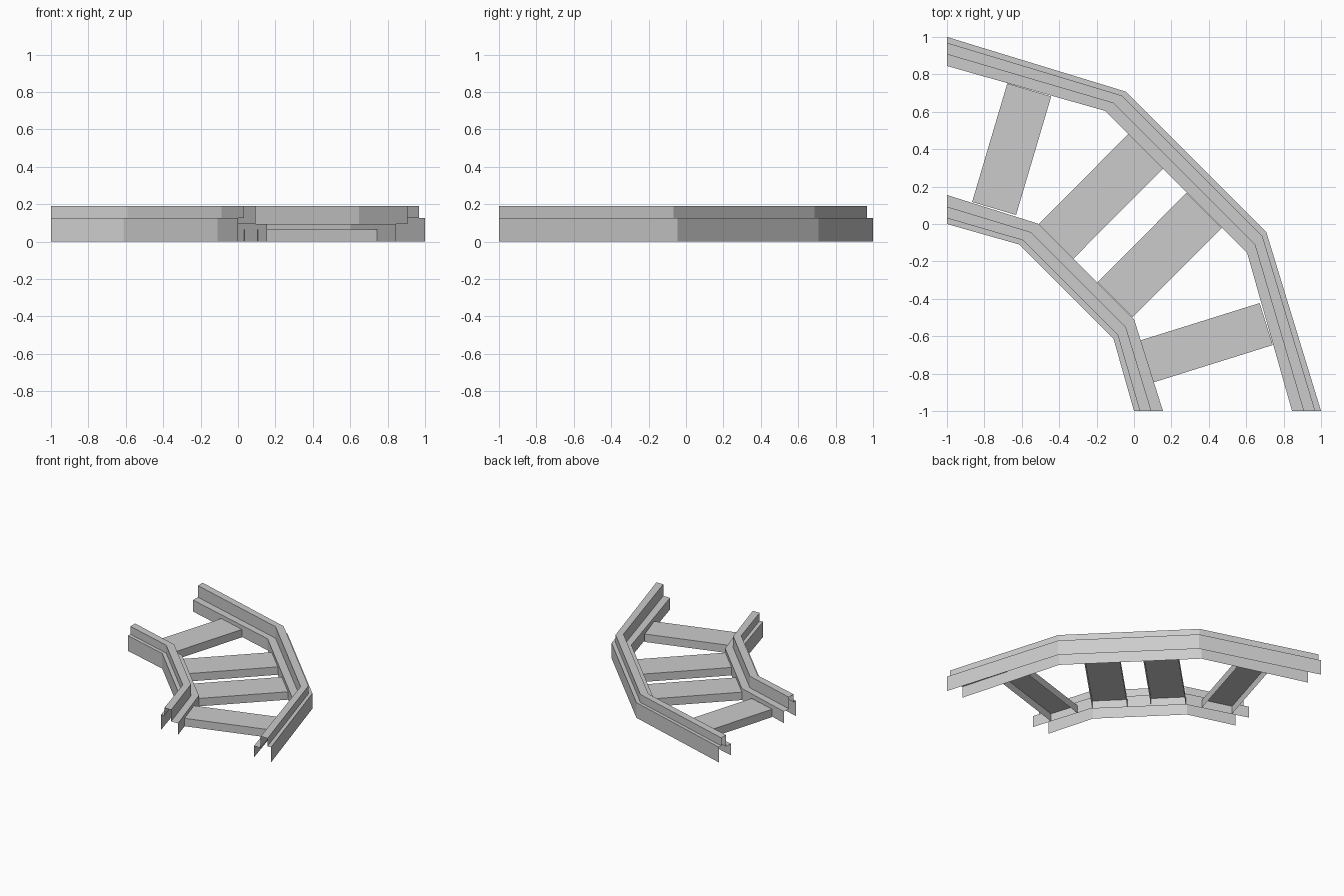
import bpy
import bmesh
from mathutils import Vector

cube = bpy.data.objects.get("Cube")
if cube:
    bpy.data.objects.remove(cube, do_unlink=True)

grey = bpy.data.materials.new("plain grey")
grey.use_nodes = True
COLOUR = (0.6, 0.6, 0.6, 1)
grey.diffuse_color = COLOUR
grey.node_tree.nodes["Principled BSDF"].inputs["Base Color"].default_value = COLOUR


def sweep(name, rows, flip=False):
    """Skin an open sheet between rows of points."""
    bm = bmesh.new()
    grid = [[bm.verts.new(p) for p in row] for row in rows]
    for a, b in zip(grid, grid[1:]):
        for k in range(len(a) - 1):
            quad = [a[k], b[k], b[k + 1], a[k + 1]]
            bm.faces.new(quad[::-1] if flip else quad)
    mesh = bpy.data.meshes.new(name)
    bm.to_mesh(mesh)
    bm.free()
    mesh.materials.append(grey)
    obj = bpy.data.objects.new(name, mesh)
    bpy.context.collection.objects.link(obj)


def mirrored(half):
    """Complete a path by mirroring it across the diagonal."""
    return [Vector(p) for p in half] + [Vector(p[::-1]) for p in half[::-1]]


# Stepped rail section: position across the rail, height
SECTION = [(0, 0), (0, 0.125), (0.2, 0.125), (0.2, 0.19),
           (0.6, 0.19), (0.6, 0.095), (1, 0.095), (1, 0)]


def rail(name, far_edge, near_edge, flip):
    rows = [[(*a.lerp(b, t), z) for t, z in SECTION]
            for a, b in zip(mirrored(far_edge), mirrored(near_edge))]
    sweep(name, rows, flip)


rail("outer_rail", [(-1, 1), (-0.045, 0.708)], [(-1, 0.845), (-0.155, 0.605)], True)
rail("inner_rail", [(-1, 0), (-0.612, -0.11)], [(-1, 0.155), (-0.508, 0)], False)


# Sleepers: hollow channels, open below and at the ends
def sleeper(name, start, end, width):
    start, end = Vector(start), Vector(end)
    d = (end - start).normalized()
    side = Vector((-d.y, d.x)) * width / 2
    section = [(-1, 0), (-1, 0.065), (1, 0.065), (1, 0)]
    sweep(name, [[(*(p + side * s), z) for s, z in section] for p in (start, end)])


SLEEPERS = [((-0.56, 0.717), (-0.748, 0.083), 0.245),
            ((0.062, 0.388), (-0.417, -0.093), 0.262),
            ((0.375, 0.073), (-0.102, -0.405), 0.265),
            ((0.707, -0.535), (0.068, -0.735), 0.235)]
for i, spec in enumerate(SLEEPERS, 1):
    sleeper(f"sleeper_{i}", *spec)
